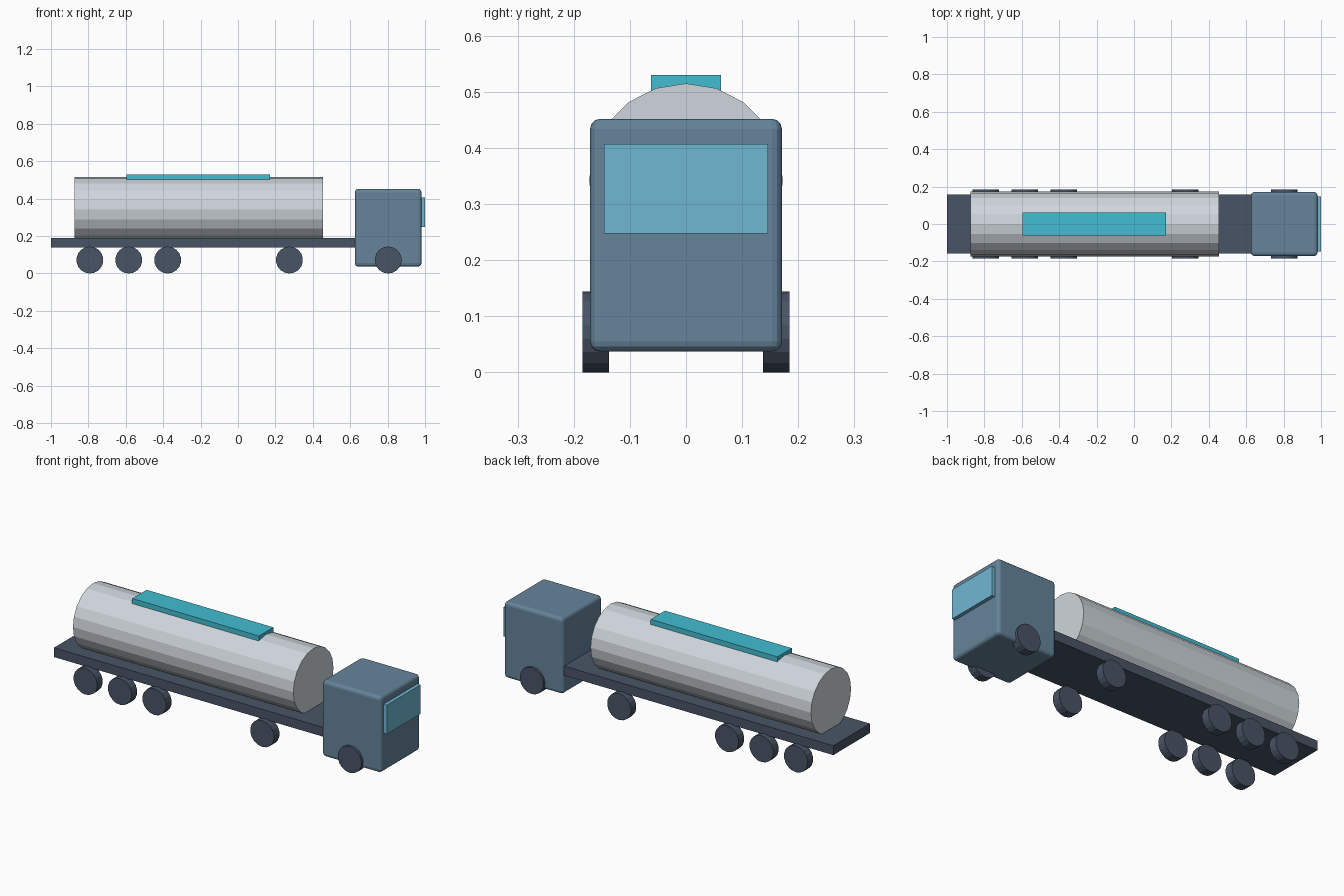
import bpy
import bmesh
from math import pi
from mathutils import Matrix

cube = bpy.data.objects.get("Cube")
if cube:
    bpy.data.objects.remove(cube, do_unlink=True)


def material(name, rgb):
    """Flat material from an 8-bit display colour."""
    linear = [((c / 255 + 0.055) / 1.055) ** 2.4 for c in rgb] + [1.0]
    mat = bpy.data.materials.new(name)
    mat.use_nodes = True
    mat.diffuse_color = linear
    mat.node_tree.nodes["Principled BSDF"].inputs["Base Color"].default_value = linear
    return mat


dark_slate = material("dark slate", (73, 84, 102))
cab_blue = material("cab blue", (101, 132, 154))
tank_grey = material("tank grey", (207, 214, 220))
turquoise = material("turquoise", (67, 190, 210))
glass_blue = material("glass blue", (112, 183, 211))


def finish(name, bm, mat):
    mesh = bpy.data.meshes.new(name)
    bm.to_mesh(mesh)
    bm.free()
    mesh.materials.append(mat)
    obj = bpy.data.objects.new(name, mesh)
    bpy.context.collection.objects.link(obj)
    return obj


def box(name, x, y, z, mat):
    """Box spanning the (min, max) ranges in x and z, and -y to y."""
    bm = bmesh.new()
    size = Matrix.Diagonal((x[1] - x[0], 2 * y, z[1] - z[0], 1))
    centre = Matrix.Translation((sum(x) / 2, 0, sum(z) / 2))
    bmesh.ops.create_cube(bm, size=1, matrix=centre @ size)
    return finish(name, bm, mat)


def cylinder(name, centre, radius, length, sides, turn, mat):
    bm = bmesh.new()
    bmesh.ops.create_cone(bm, cap_ends=True, segments=sides, radius1=radius,
                          radius2=radius, depth=length,
                          matrix=Matrix.Translation(centre) @ turn)
    return finish(name, bm, mat)


along_x = Matrix.Rotation(pi / 2, 4, "Y")
along_y = Matrix.Rotation(pi / 2, 4, "X")

# Flat bed, running under the cab
box("bed", (-1.0, 0.70), 0.158, (0.139, 0.19), dark_slate)

# Tank with its walkway on top
cylinder("tank", (-0.21, 0, 0.342), 0.173, 1.33, 20, along_x, tank_grey)
box("tank_walkway", (-0.595, 0.17), 0.062, (0.502, 0.53), turquoise)

# Cab with rounded edges
cab = box("cab", (0.625, 0.981), 0.171, (0.037, 0.452), cab_blue)
bevel = cab.modifiers.new("rounded edges", "BEVEL")
bevel.width = 0.018
bevel.segments = 3

# Windscreen panel
box("windscreen", (0.97, 1.0), 0.146, (0.248, 0.407), glass_blue)

# Wheel pairs from the rear to the cab
for number, x in enumerate((-0.792, -0.584, -0.376, 0.275, 0.803), 1):
    for side, y in (("left", 0.161), ("right", -0.161)):
        cylinder(f"wheel_{number}_{side}", (x, y, 0.072), 0.072, 0.047, 18,
                 along_y, dark_slate)
